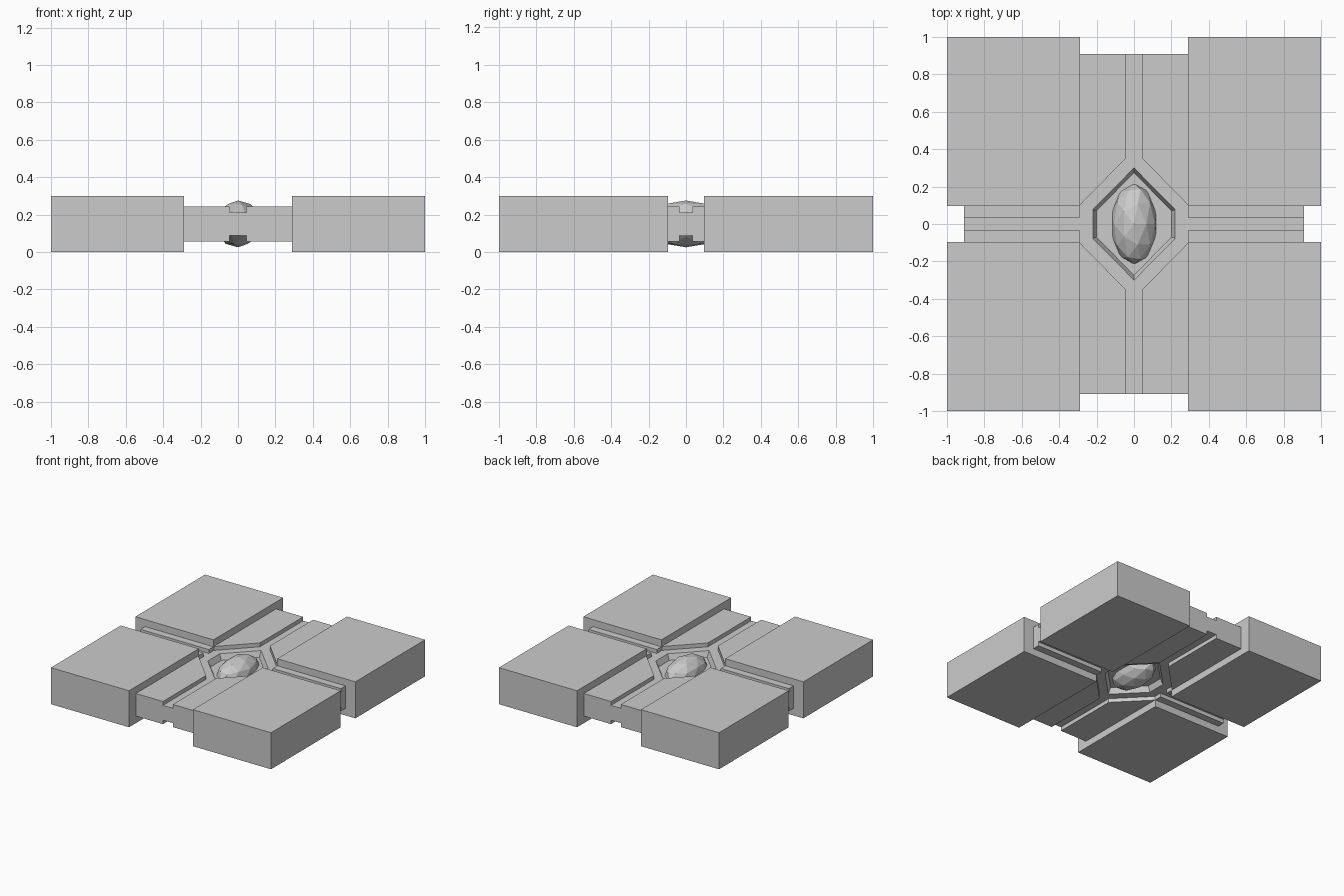
import bpy, bmesh

if "Cube" in bpy.data.objects:
    bpy.data.objects.remove(bpy.data.objects["Cube"])

MID = 0.15  # mid height, model is symmetric above and below


def loft(name, lower, z0, upper, z1):
    """Closed solid between two matching outlines."""
    bm = bmesh.new()
    a = [bm.verts.new((x, y, z0)) for x, y in lower]
    b = [bm.verts.new((x, y, z1)) for x, y in upper]
    n = len(a)
    bm.faces.new(a[::-1])
    bm.faces.new(b)
    for i in range(n):
        j = (i + 1) % n
        bm.faces.new((a[i], a[j], b[j], b[i]))
    bmesh.ops.recalc_face_normals(bm, faces=bm.faces)
    me = bpy.data.meshes.new(name)
    bm.to_mesh(me)
    bm.free()
    ob = bpy.data.objects.new(name, me)
    bpy.context.collection.objects.link(ob)
    return ob


def four_fold(quarter):
    """Full outline from first-quadrant points, listed from +x axis to +y axis."""
    q = quarter
    pts = (q + [(-x, y) for x, y in reversed(q)] +
           [(-x, -y) for x, y in q] + [(x, -y) for x, y in reversed(q)])
    out = []
    for p in pts:
        p = (p[0] + 0.0, p[1] + 0.0)
        if not out or p != out[-1]:
            out.append(p)
    return out


def cut(target, cutter):
    mod = target.modifiers.new("cut", 'BOOLEAN')
    mod.operation = 'DIFFERENCE'
    mod.solver = 'EXACT'
    mod.object = cutter
    bpy.context.view_layer.objects.active = target
    bpy.ops.object.modifier_apply(modifier=mod.name)
    bpy.data.objects.remove(cutter)


# Four corner blocks
for sx, nx in ((-1, "left"), (1, "right")):
    for sy, ny in ((-1, "front"), (1, "back")):
        rect = [(0.29, 0.095), (1, 0.095), (1, 1), (0.29, 1)]
        pts = [(sx * x, sy * y) for x, y in rect]
        loft(f"corner_block_{ny}_{nx}", pts, 0, pts, 0.3)

# Thin cross-shaped plate joining the blocks
cross = four_fold([(0.91, 0.095), (0.29, 0.095), (0.29, 0.91)])
plate = loft("cross_plate", cross, MID - 0.093, cross, MID + 0.093)

# Grooves with octagonal recess, then the sloped pit, on both faces
groove = four_fold([(1.2, 0.035), (0.29, 0.035), (0.29, 0.1),
                    (0.045, 0.35), (0.045, 1.2)])
pit_rim = four_fold([(0.22, 0.077), (0.0, 0.3)])
pit_floor = four_fold([(0.2, 0.07), (0.0, 0.275)])
for s in (1, -1):
    cut(plate, loft("groove_cutter", groove, MID + s * 0.061, groove, MID + s * 0.3))
    k = 0.02 / 0.046  # extend the pit slope slightly past the recess floor
    over = [(x + (x - a) * k, y + (y - b) * k)
            for (x, y), (a, b) in zip(pit_rim, pit_floor)]
    cut(plate, loft("pit_cutter", pit_floor, MID + s * 0.015, over, MID + s * 0.081))

# Faceted oval gem set in the middle
bpy.ops.mesh.primitive_ico_sphere_add(subdivisions=2, radius=1, location=(0, 0, MID))
gem = bpy.context.object
gem.name = "gem"
gem.scale = (0.125, 0.22, 0.125)
